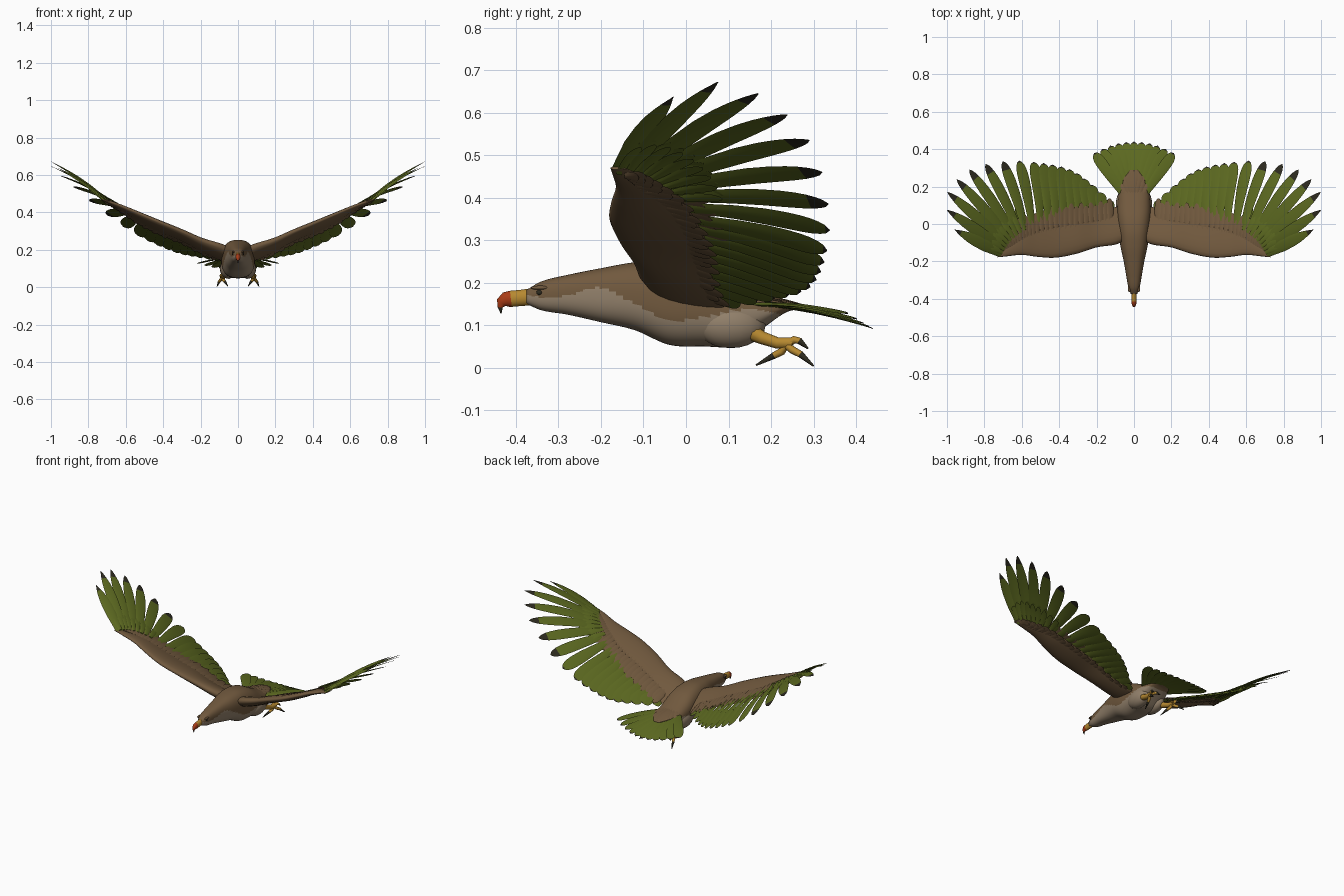
import bpy, bmesh, math
from mathutils import Vector, Matrix

cube = bpy.data.objects.get("Cube")
if cube:
    bpy.data.objects.remove(cube, do_unlink=True)


def material(name, rgb):
    m = bpy.data.materials.new(name)
    m.use_nodes = True
    m.diffuse_color = (*rgb, 1)
    m.node_tree.nodes["Principled BSDF"].inputs["Base Color"].default_value = (*rgb, 1)
    return m


BROWN, PALE, GREEN, DARK, YELLOW, RED = range(6)
MATS = [material("brown plumage", (.165, .1, .048)),
        material("pale underside", (.285, .215, .145)),
        material("green feather", (.11, .145, .015)),
        material("dark tip", (.027, .024, .014)),
        material("yellow skin", (.47, .25, .03)),
        material("red beak", (.4, .045, .008))]


def finish(name, bm, mirror=False):
    """Turn a bmesh into a smooth object, optionally mirrored left to right."""
    bmesh.ops.recalc_face_normals(bm, faces=bm.faces[:])
    for f in bm.faces:
        f.smooth = True
    me = bpy.data.meshes.new(name)
    bm.to_mesh(me)
    bm.free()
    for m in MATS:
        me.materials.append(m)
    me.set_sharp_from_angle(angle=math.radians(75))
    ob = bpy.data.objects.new(name, me)
    bpy.context.collection.objects.link(ob)
    if mirror:
        mod = ob.modifiers.new("Mirror", 'MIRROR')
        mod.use_mirror_merge = False


def curve(keys, t):
    """Smooth interpolation of rows (t, a, b, ...)."""
    t = min(max(t, keys[0][0]), keys[-1][0])
    i = 0
    while i < len(keys) - 2 and t > keys[i + 1][0]:
        i += 1

    def slope(j, c):
        a, b = keys[max(j - 1, 0)], keys[min(j + 1, len(keys) - 1)]
        return (b[c] - a[c]) / (b[0] - a[0])
    p, q = keys[i], keys[i + 1]
    h = q[0] - p[0]
    s = (t - p[0]) / h
    return [p[c] * (1 + 2 * s) * (1 - s) ** 2 + q[c] * s * s * (3 - 2 * s)
            + h * slope(i, c) * s * (1 - s) ** 2 - h * slope(i + 1, c) * s * s * (1 - s)
            for c in range(1, len(p))]


def loft(bm, rings, mat):
    """Skin closed rings; mat(ring index, face centre) gives the colour."""
    rows = [[bm.verts.new(p) for p in r] for r in rings]
    n = len(rows[0])
    for k in range(len(rows) - 1):
        for i in range(n):
            j = (i + 1) % n
            f = bm.faces.new((rows[k][i], rows[k][j], rows[k + 1][j], rows[k + 1][i]))
            f.material_index = mat(k, f.calc_center_median())
    for row, k in ((rows[0], 0), (rows[-1], len(rows) - 2)):
        f = bm.faces.new(row)
        f.material_index = mat(k, f.calc_center_median())


def tube(bm, pts, radii, mat, flat=1.0, segs=10):
    pts = [Vector(p) for p in pts]
    rings = []
    for i, (p, r) in enumerate(zip(pts, radii)):
        t = (pts[min(i + 1, len(pts) - 1)] - pts[max(i - 1, 0)]).normalized()
        side = Vector((1, 0, 0))
        side = (side - t * side.dot(t)).normalized()
        up = t.cross(side)
        rings.append([p + side * r * flat * math.cos(a) + up * r * math.sin(a)
                      for a in (math.tau * k / segs for k in range(segs))])
    loft(bm, rings, mat)


def feather(bm, root, tip, width, span, col=GREEN, dark=0.0, point=0.0, twist=-.14, thick=.005):
    """Thin leaf with a grooved shaft; point blends from round to tapered."""
    d = tip - root
    length = d.length
    d.normalize()
    n = d.cross(span).normalized()
    if n.z < 0:
        n = -n
    side = n.cross(d)
    side, n = side * math.cos(twist) + n * math.sin(twist), n * math.cos(twist) - side * math.sin(twist)
    ts = [0, .15, .35, .55, .7, .8, .87, .93, .97, 1]
    rings = []
    for t in ts:
        blunt = math.sqrt(max(0, 1 - (max(0, t - .8) / .2) ** 2)) * (.5 + .5 * min(1, t / .65))
        taper = (.6 + .4 * min(1, t / .35)) * (1 - (max(0, t - .5) / .5) ** 2)
        w = width / 2 * max(.04, blunt * (1 - point) + taper * point)
        h = thick * max(.15, 1 - t * t)
        c = root + d * length * t + n * length * .03 * math.sin(math.pi * t)
        rings.append([c + side * w * a + n * h * b for a, b in
                      ((-1, 0), (-.5, 1), (0, .6), (.5, 1), (1, 0), (.5, -.8), (0, -1), (-.5, -.8))])
    loft(bm, rings, lambda k, c: DARK if (ts[k] + ts[k + 1]) / 2 > 1 - dark else col)


# Body: y, bottom, top, half width, height of the colour border
BODY = [(-.375, .150, .183, .017, .172), (-.34, .135, .203, .030, .166),
        (-.28, .125, .218, .041, .170), (-.20, .107, .234, .055, .188),
        (-.12, .088, .248, .072, .150), (-.04, .054, .252, .085, .112),
        (.04, .050, .235, .090, .120), (.12, .052, .195, .088, .135),
        (.18, .092, .168, .078, .135), (.24, .132, .157, .055, .120),
        (.29, .136, .142, .02, .10)]
bm = bmesh.new()
rings = []
for k in range(121):
    y = -.375 + .665 * k / 120
    lo, hi, w, _ = curve(BODY, y)
    ring = []
    for i in range(72):
        c, s = math.cos(math.tau * i / 72), math.sin(math.tau * i / 72)
        ring.append((w * math.copysign(abs(c) ** .75, c), y,
                     (lo + hi) / 2 + (hi - lo) / 2 * math.copysign(abs(s) ** .82, s)))
    rings.append(ring)
loft(bm, rings, lambda k, c: PALE if c.z < curve(BODY, c.y)[3] else BROWN)
finish("body", bm)

# Beak with a hooked tip
bm = bmesh.new()
tube(bm, [(0, -.36, .167), (0, -.39, .164), (0, -.412, .162), (0, -.424, .160), (0, -.434, .153),
          (0, -.437, .142), (0, -.435, .127)],
     [.02, .019, .019, .018, .013, .006, .001],
     lambda k, c: YELLOW if k < 2 else RED if k < 5 else DARK, flat=.75, segs=16)
finish("beak", bm)


def ellipsoid(name, pos, size, col):
    bm = bmesh.new()
    bmesh.ops.create_uvsphere(bm, u_segments=20, v_segments=12, radius=1,
                              matrix=Matrix.Translation(pos) @ Matrix.Diagonal((*size, 1)))
    for f in bm.faces:
        f.material_index = col
    finish(name, bm, mirror=True)


ellipsoid("eyes", (.027, -.345, .177), (.005, .007, .006), DARK)
ellipsoid("brows", (.025, -.343, .188), (.008, .022, .005), BROWN)
ellipsoid("thighs", (.052, .105, .1), (.045, .082, .054), PALE)

# Legs, toes and claws
bm = bmesh.new()
tube(bm, [(.06, .14, .09), (.07, .18, .07), (.077, .215, .058), (.08, .25, .058)],
     [.022, .016, .014, .014], lambda k, c: YELLOW)
for knuckle, joint, claw in (((.065, .255, .066), (.055, .267, .063), (.048, .287, .045)),
                             ((.087, .255, .066), (.091, .267, .063), (.093, .287, .045)),
                             ((.09, .25, .042), (.1, .27, .031), (.112, .3, .004)),
                             ((.077, .225, .038), (.07, .208, .029), (.055, .165, .006))):
    tube(bm, [(.08, .235, .054), knuckle, joint, claw], [.009, .009, .008, .002],
         lambda k, c: DARK if k == 2 else YELLOW, segs=8)
finish("legs", bm, mirror=True)

# Wing arm: x, leading y and z, trailing y and z, half thickness
ARM = [(.05, -.09, .200, .09, .137, .036), (.10, -.11, .222, .09, .147, .034),
       (.20, -.125, .255, .065, .193, .028), (.30, -.157, .300, .06, .245, .025),
       (.42, -.18, .350, .05, .292, .023), (.52, -.175, .392, .025, .343, .020),
       (.60, -.165, .425, -.015, .397, .016), (.68, -.173, .455, -.09, .445, .011),
       (.73, -.178, .470, -.14, .468, .004)]
NORMAL = Vector((-.42, .22, 1)).normalized()
SPAN = Vector((.9, 0, .42)).normalized()


def chord(x, f):
    """Point on the wing at span x, f from leading (0) to trailing (1) edge."""
    ly, lz, ty, tz, _ = curve(ARM, x)
    return Vector((x, ly, lz)).lerp(Vector((x, ty, tz)), f)


bm = bmesh.new()
rings = []
for k in range(41):
    x = .05 + .68 * k / 40
    th = curve(ARM, x)[4]
    ring = []
    for i in range(20):
        a = math.tau * i / 20
        f = .5 + .5 * math.cos(a)
        ring.append(chord(x, 1 - f) + NORMAL * math.sin(a) * th * (.3 + .8 * f ** .7))
    rings.append(ring)
loft(bm, rings, lambda k, c: BROWN)
finish("wing_arms", bm, mirror=True)

# Flight feathers: position counted from the wing tip inwards
ROOTS = [(0, .71, -.16, .465), (3, .66, -.09, .445), (6, .58, -.03, .40),
         (8, .50, .01, .35), (15, .13, .03, .17)]
TIPS = [(0, .96, -.03, .637), (1, 1.0, .075, .672), (2, .997, .17, .645), (4, .88, .29, .535),
        (6, .70, .335, .385), (8, .535, .332, .275), (11, .35, .295, .192), (13, .25, .23, .17),
        (15, .14, .13, .155)]


def quill(i):
    return Vector(curve(ROOTS, i)), Vector(curve(TIPS, i))


bm = bmesh.new()
for i in list(range(9)) + [8 + .78 * k for k in range(1, 10)]:
    root, tip = quill(i)
    feather(bm, root, tip, .062 + .0015 * min(i, 8), SPAN, dark=.12 if i < 7 else .05,
            point=max(0, 1 - i / 8))
finish("flight_feathers", bm, mirror=True)

# Short green coverts over and under the outer quills
bm = bmesh.new()
for k in range(9):
    root, tip = quill(.2 + k * .7)
    for lift in (.008, -.008):
        start = root + NORMAL * lift
        feather(bm, start, start.lerp(tip, .33), .036, SPAN, point=.4, thick=.004)
finish("green_coverts", bm, mirror=True)

# Brown coverts along the trailing edge of the arm
bm = bmesh.new()
for k in range(30):
    root, tip = quill(.6 + k * .5)
    edge = chord(root.x, 1)
    way = (tip - root).normalized()
    for lift, reach in ((.012, .035), (-.012, .004)):
        feather(bm, chord(root.x, .5) + NORMAL * lift * .6,
                edge + NORMAL * lift + way * (reach + .018 * (k % 2)),
                .042, SPAN, col=BROWN, point=.35, twist=-.08)
finish("brown_coverts", bm, mirror=True)

# Tail fan
bm = bmesh.new()
for k in range(-5, 6):
    u = k / 5
    tip = Vector((.212 * u, .44 - .06 * u * u, .092 + .035 * u * u))
    feather(bm, Vector((.035 * u, .13, .158 - .002 * abs(k))), tip, .06, Vector((1, 0, 0)),
            dark=.05, twist=.1 * u)
finish("tail_feathers", bm)

# Rump coverts over the base of the tail
bm = bmesh.new()
for k in range(-3, 4):
    u = k / 3
    feather(bm, Vector((.03 * u, .12, .172)), Vector((.06 * u, .285 - .06 * u * u, .146)), .04,
            Vector((1, 0, 0)), col=BROWN, twist=0)
finish("rump_coverts", bm)
